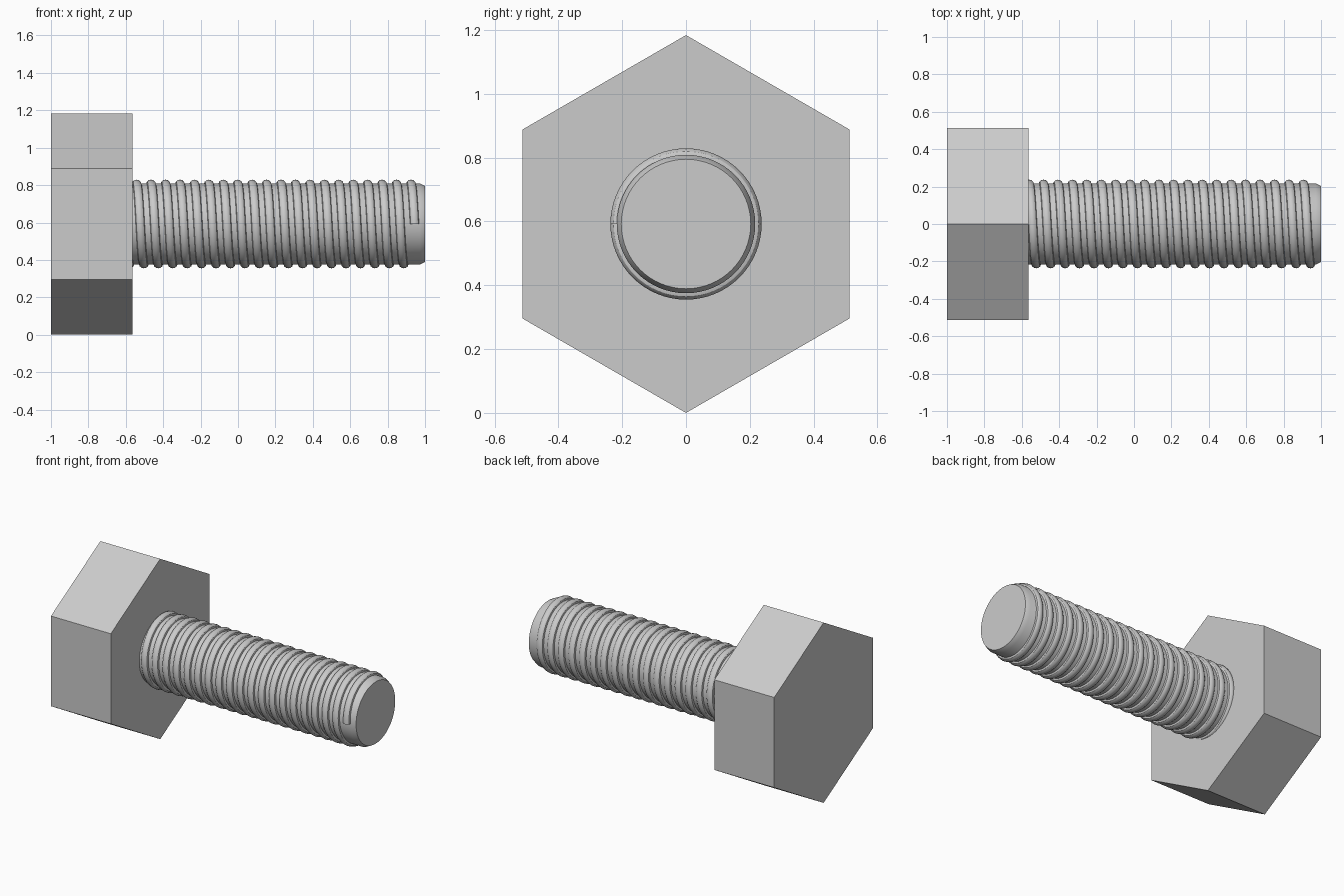
import bpy, bmesh
from math import sin, cos, pi, radians

if "Cube" in bpy.data.objects:
    bpy.data.objects.remove(bpy.data.objects["Cube"])

AXIS_Z = 0.592      # height of the bolt axis, running along x


def ring_point(x, r, a):
    return (x, r * cos(a), AXIS_Z + r * sin(a))


def skin(name, rings, closed, smooth):
    """Bridge successive rings of points and cap both ends."""
    bm = bmesh.new()
    rows = [[bm.verts.new(p) for p in ring] for ring in rings]
    for a, b in zip(rows, rows[1:]):
        n = len(a)
        for i in range(n if closed else n - 1):
            j = (i + 1) % n
            bm.faces.new((a[i], a[j], b[j], b[i]))
    bm.faces.new(rows[0])
    bm.faces.new(rows[-1])
    bmesh.ops.recalc_face_normals(bm, faces=bm.faces)
    mesh = bpy.data.meshes.new(name)
    bm.to_mesh(mesh)
    bm.free()
    obj = bpy.data.objects.new(name, mesh)
    bpy.context.collection.objects.link(obj)
    if smooth:
        bpy.ops.object.select_all(action='DESELECT')
        obj.select_set(True)
        bpy.context.view_layer.objects.active = obj
        bpy.ops.object.shade_smooth_by_angle(angle=radians(30))
    return obj


def lathe(name, profile, sides, smooth):
    rings = [[ring_point(x, r, pi / 2 + 2 * pi * i / sides) for i in range(sides)]
             for x, r in profile]
    return skin(name, rings, True, smooth)


# Hexagonal head, corners up and down
lathe("head", [(-1.0, 0.592), (-0.565, 0.592)], 6, False)

# Shank core with a chamfered tip
CORE = 0.217
lathe("shank", [(-0.6, CORE), (0.972, CORE), (1.0, 0.203)], 64, True)

# Right-handed rounded thread, starting hidden inside the head
TURNS, STEPS = 20, 64
START, END = -0.60, 0.944
section = [(0.024, -0.006)] + [
    (0.024 * cos(pi * k / 6), 0.02 * sin(pi * k / 6)) for k in range(7)
] + [(-0.024, -0.006)]
rings = []
for s in range(TURNS * STEPS + 1):
    x = START + (END - START) * s / (TURNS * STEPS)
    a = pi + 2 * pi * s / STEPS
    rings.append([ring_point(x + dx, CORE + dr, a) for dx, dr in section])
skin("thread", rings, True, True)
